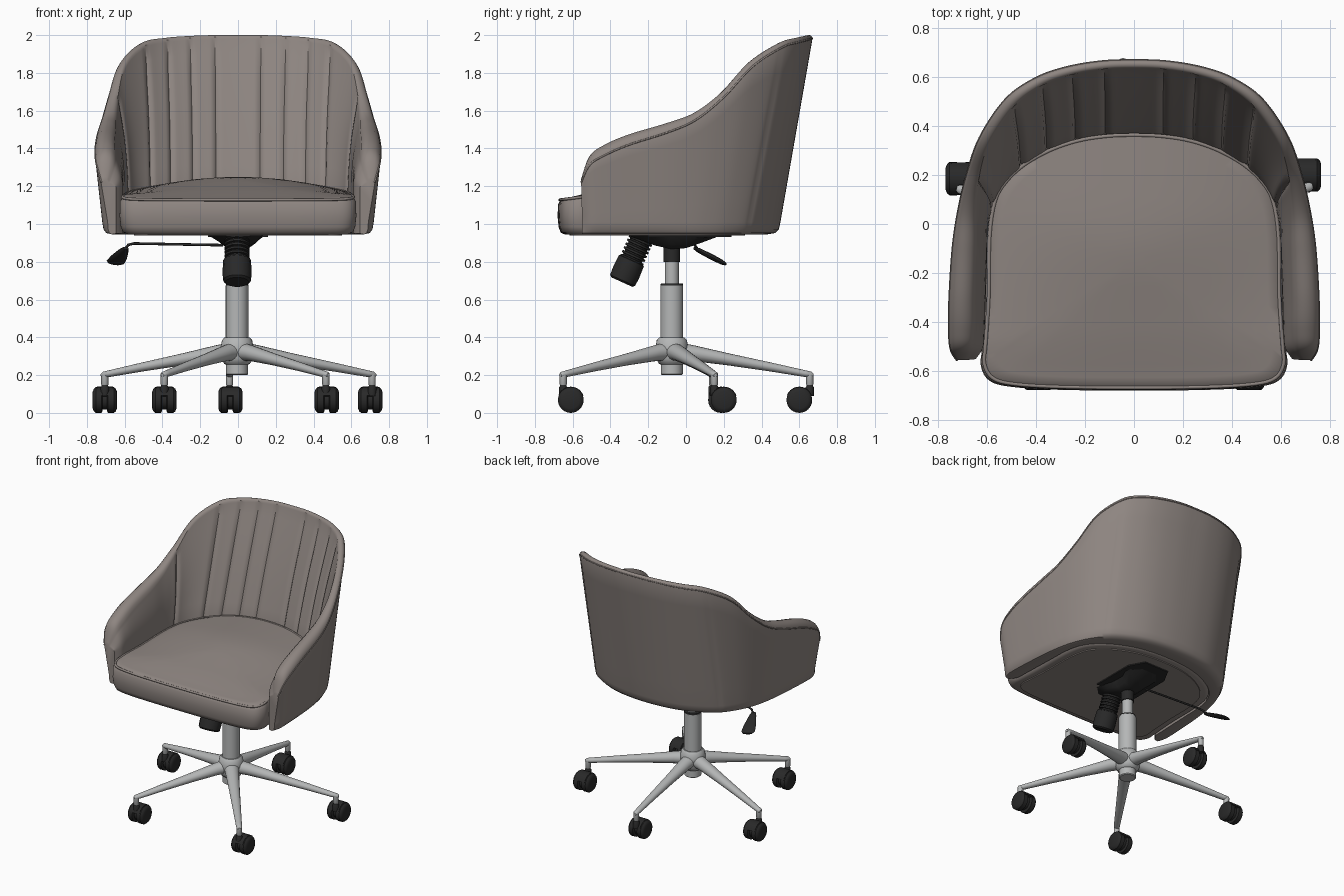
import bpy, bmesh, math
from mathutils import Vector

if "Cube" in bpy.data.objects:
    bpy.data.objects.remove(bpy.data.objects["Cube"])


def material(name, rgb):
    m = bpy.data.materials.new(name)
    m.diffuse_color = (*rgb, 1)
    m.use_nodes = True
    m.node_tree.nodes["Principled BSDF"].inputs["Base Color"].default_value = m.diffuse_color
    return m


FABRIC = material("taupe upholstery", (0.27, 0.235, 0.218))
METAL = material("grey metal", (0.46, 0.47, 0.47))
BLACK = material("black plastic", (0.022, 0.022, 0.022))


def finish(name, bm, mat, angle=35):
    bmesh.ops.recalc_face_normals(bm, faces=bm.faces)
    me = bpy.data.meshes.new(name)
    bm.to_mesh(me)
    bm.free()
    ob = bpy.data.objects.new(name, me)
    bpy.context.collection.objects.link(ob)
    me.materials.append(mat)
    bpy.ops.object.select_all(action='DESELECT')
    ob.select_set(True)
    bpy.context.view_layer.objects.active = ob
    bpy.ops.object.shade_smooth_by_angle(angle=math.radians(angle))
    return ob


def loft(name, rings, mat, angle=35):
    """Skin closed rings of equal length and cap both ends."""
    bm = bmesh.new()
    vs = [[bm.verts.new(p) for p in r] for r in rings]
    n = len(rings[0])
    for a, b in zip(vs, vs[1:]):
        for i in range(n):
            j = (i + 1) % n
            bm.faces.new((a[i], a[j], b[j], b[i]))
    bm.faces.new(vs[0][::-1])
    bm.faces.new(vs[-1])
    return finish(name, bm, mat, angle)


def turned(name, start, axis, profile, mat, sides=28):
    """Round part: profile holds (distance along axis, radius)."""
    q = Vector(axis).to_track_quat('Z', 'Y')
    rings = []
    for d, r in profile:
        rings.append([Vector(start) + q @ Vector((r * math.cos(t), r * math.sin(t), d))
                      for t in (2 * math.pi * k / sides for k in range(sides))])
    return loft(name, rings, mat)


def tube(name, pts, radius, mat, cyclic=False):
    cu = bpy.data.curves.new(name, 'CURVE')
    cu.dimensions = '3D'
    cu.bevel_depth = radius
    cu.bevel_resolution = 2
    cu.use_fill_caps = True
    sp = cu.splines.new('POLY')
    sp.points.add(len(pts) - 1)
    for p, c in zip(sp.points, pts):
        p.co = (*c, 1)
    sp.use_cyclic_u = cyclic
    ob = bpy.data.objects.new(name, cu)
    bpy.context.collection.objects.link(ob)
    cu.materials.append(mat)
    return ob


def catmull(rows, i, t):
    n = len(rows)
    a, b, c, d = (rows[min(max(i + k, 0), n - 1)] for k in (-1, 0, 1, 2))
    return [0.5 * (2 * q + (r - p) * t + (2 * p - 5 * q + 4 * r - s) * t * t
                   + (3 * q - p - 3 * r + s) * t ** 3) for p, q, r, s in zip(a, b, c, d)]


# Shell stations from centre back to arm tip:
# outer bottom xy, outer top xyz, inner top xy, inner seat-level xy
half = [
    (0, .50, 0, .67, 2.0, 0, .635, 0, .36),
    (.14, .492, .135, .665, 2.0, .12, .63, .115, .355),
    (.28, .465, .28, .64, 1.995, .25, .608, .235, .335),
    (.41, .41, .405, .595, 1.985, .37, .565, .35, .295),
    (.52, .335, .525, .51, 1.96, .485, .48, .455, .235),
    (.60, .22, .63, .355, 1.86, .59, .325, .53, .165),
    (.65, .10, .685, .20, 1.70, .63, .18, .575, .08),
    (.68, -.02, .72, .05, 1.59, .64, .04, .595, -.02),
    (.70, -.15, .742, -.10, 1.535, .64, -.10, .60, -.15),
    (.712, -.30, .755, -.30, 1.475, .645, -.30, .605, -.30),
    (.718, -.42, .757, -.43, 1.42, .645, -.43, .61, -.42),
    (.715, -.50, .75, -.51, 1.36, .655, -.51, .615, -.50),
    (.69, -.55, .725, -.555, 1.24, .685, -.555, .645, -.55)]
FLIP = (-1, 1, -1, 1, 1, -1, 1, -1, 1)
rows = [[a * f for a, f in zip(r, FLIP)] for r in half[:0:-1]] + [list(r) for r in half]
MID, SUB = len(half) - 1, 8


def crease(u, seams):
    d = min(abs(abs(u) - s) for s in seams)
    return max(0, 1 - d / 0.2) ** 2


# Upholstered shell with stitched channels inside the back
sections, rim = [], []
for k in range((len(rows) - 1) * SUB + 1):
    i, t = divmod(k, SUB)
    bx, by, tx, ty, tz, ix, iy, sx, sy = catmull(rows, i, t / SUB)
    u = k / SUB - MID
    B, T, I, S = Vector((bx, by, 0)), Vector((tx, ty, 0)), Vector((ix, iy, 0)), Vector((sx, sy, 0))
    h = (T - I) / 2
    base = tz - h.length
    up = Vector((0, 0, 1))
    out = (B - S).normalized()
    dent = out * (0.016 * crease(u, (1, 2, 3, 4, 6)))
    seam = out * (0.005 * crease(u, (4,)))
    sec = [S + up * .95, B.lerp(S, .5) + up * .945, B.lerp(S, .2) + up * .952, B.lerp(S, .06) + up * .972]
    for v in (0, .15, .3, .5, .7, .85, 1):
        sec.append(B.lerp(T, v) - seam * (1 - v ** 6) + up * (1.01 + (base - 1.01) * v))
    rim.append(sec[-1] - h.normalized() * .002)
    for a in range(1, 6):
        th = math.pi * a / 6
        sec.append((T + I) / 2 + h * math.cos(th) + up * (base + h.length * math.sin(th)))
    low = min(1.19, base - .02)
    for v in (0, .1, .25, .4, .55, .7, .85, 1):
        bow = out * (-.012 * math.sin(math.pi * v))
        sec.append(I.lerp(S, v) + bow + dent * min(1, .3 + 4 * v) + up * (base + (low - base) * v))
    sec.append(S + dent + up * 1.05)
    sections.append(sec)
loft("shell", sections, FABRIC, 40)
tube("shell_piping", rim, .005, FABRIC)

# Seat cushion: crowned top, rounded sides
edge = [(0, -.68), (.3, -.677), (.5, -.665), (.59, -.64), (.625, -.58), (.62, -.5), (.607, -.3),
        (.603, -.05), (.58, .1), (.535, .18), (.46, .25), (.355, .31), (.24, .35), (.12, .37), (0, .375)]
loop = edge + [(-x, y) for x, y in edge[-2:0:-1]]
wrap = [loop[-1]] + loop + loop[:2]
outline = [catmull(wrap, i + 1, t / 4) for i in range(len(loop)) for t in range(4)]


def crown(x, y):
    s = min(1, max(0, (y + .68) / .75))
    f = min(1, max(0, (y + .68) / .2))
    return 1.13 + .025 * f + .085 * (1 - (x / .64) ** 2) * s * s * (3 - 2 * s)


def seat_ring(scale, z=None):
    pts = [(x * scale, (y + .15) * scale - .15) for x, y in outline]
    return [(x, y, crown(x, y) + (1 - scale) * .015 if z is None else z) for x, y in pts]


lip = [(x, y, z - .025) for x, y, z in seat_ring(.995)]
loft("seat_cushion", [seat_ring(.93, .945), seat_ring(.97, .955), seat_ring(.99, .985), seat_ring(1.0, 1.04),
                      lip] + [seat_ring(s) for s in (.965, .9, .8, .65, .5, .35, .2, .08)], FABRIC, 50)
tube("seat_piping", [(x, y, z - .004) for x, y, z in seat_ring(.977)], .008, FABRIC, True)
loft("seat_underside", [seat_ring(.88, .938), seat_ring(.88, .96)], FABRIC)

# Tilt mechanism: dished bracket that narrows downwards
CY = -.075
bracket = []
for y, w, z in ((-.30, .10, .935), (-.24, .12, .915), (-.16, .10, .885), (-.08, .08, .868), (0, .08, .872),
                (.08, .11, .90), (.16, .10, .93)):
    bracket.append([(-w * .6, y, z), (w * .6, y, z), (w, y, z + .02), (w * 1.35, y, .944), (-w * 1.35, y, .944),
                    (-w, y, z + .02)])
loft("tilt_bracket", bracket, BLACK)
loft("mount_plate", [[(x, y, z) for x, y in ((-.16, -.2), (.16, -.2), (.16, .13), (.1, .24), (-.1, .24), (-.16, .13))]
                     for z in (.93, .944)], BLACK)

# Tension spring and knob
ribs = [(.0, .045)]
for k in range(6):
    ribs += [(.01 + k * .022, .066), (.021 + k * .022, .066), (.023 + k * .022, .055), (.03 + k * .022, .055)]
axis = (0, -.41, -.91)
turned("tension_spring", (-.005, -.235, .925), axis, ribs, BLACK)
turned("tension_knob", (-.005, -.235, .925), axis,
       [(.125, .06), (.13, .074), (.20, .077), (.245, .074), (.255, .062)], BLACK, 14)

# Height lever with a flat paddle that widens to its tip
tube("lever_rod", [(-.08, .02, .888), (-.3, .03, .892), (-.55, .04, .897), (-.58, .045, .89), (-.60, .06, .868)],
     .007, BLACK)
paddle = []
for f, w, th in ((0, .016, .008), (.15, .026, .013), (.6, .045, .015), (.9, .05, .013), (1, .035, .008)):
    mid = Vector((-.595, .045, .872)).lerp(Vector((-.655, .205, .79)), f)
    wide, thick = Vector((.95, .25, -.15)) * w, Vector((0, .47, .88)) * th
    paddle.append([mid + wide * math.cos(a) + thick * math.sin(a)
                   for a in (2 * math.pi * k / 12 for k in range(12))])
loft("lever_paddle", paddle, BLACK)

# Gas lift and hub
Z = (0, 0, 1)
C = (-.005, CY, 0)
turned("lift_collar", C, Z, [(.80, .044), (.88, .044)], BLACK)
turned("lift_rod", C, Z, [(.66, .037), (.81, .037)], METAL)
turned("lift_column", C, Z, [(.36, .06), (.675, .06), (.68, .056)], METAL)
turned("lift_top_ring", C, Z, [(.676, .06), (.684, .058)], BLACK)
turned("hub", C, Z, [(.20, .052), (.205, .058), (.255, .058), (.26, .068), (.285, .082), (.34, .088), (.385, .08),
                     (.40, .066)], METAL)

# Five legs with twin wheel casters: leg tip xy, wheel centre xy
feet = [(-.045, .655, -.04, .60), (-.705, .14, -.705, .185), (-.39, -.65, -.39, -.61),
        (.465, -.65, .47, -.61), (.71, .15, .70, .20)]
for n, (px, py, wx, wy) in enumerate(feet):
    c = Vector(C)
    tip = Vector((px, py, 0))
    d = (tip - c).normalized()
    side = Vector((-d.y, d.x, 0))
    reach = (tip - c).length / .725
    rings = []
    for r, z, w, h in ((.04, .325, .052, .048), (.12, .315, .046, .042), (.30, .283, .037, .032),
                       (.52, .243, .028, .024), (.70, .208, .021, .018), (.735, .203, .018, .015), (.745, .20, .01, .008)):
        rings.append([c + d * r * reach + side * (w * math.cos(t)) + Vector((0, 0, z + h * math.sin(t)))
                      for t in (2 * math.pi * k / 16 for k in range(16))])
    loft(f"leg_{n}", rings, METAL)
    turned(f"leg_post_{n}", tip, Z, [(.145, .016), (.15, .019), (.205, .019)], METAL, 16)
    turned(f"caster_stem_{n}", tip, Z, [(.09, .022), (.135, .022), (.148, .014)], BLACK, 16)
    hub = Vector((wx, wy, .068))
    turned(f"caster_body_{n}", hub - Vector((.02, 0, 0)), (1, 0, 0), [(0, .05), (.04, .05)], BLACK, 20)
    # hood over the wheels
    hood = []
    for x in (-.042, .042):
        arc = [math.radians(20 + 14 * k) for k in range(11)]
        hood.append([hub + Vector((x, r * math.cos(t), r * math.sin(t)))
                     for r, ts in ((.071, arc), (.055, arc[::-1])) for t in ts])
    loft(f"caster_hood_{n}", hood, BLACK)
    for s in (-1, 1):
        turned(f"wheel_{n}_{'left' if s < 0 else 'right'}", hub + Vector((s * .012, 0, 0)), (s, 0, 0),
               [(0, .058), (.005, .068), (.036, .068), (.046, .06), (.052, .045)], BLACK, 24)
